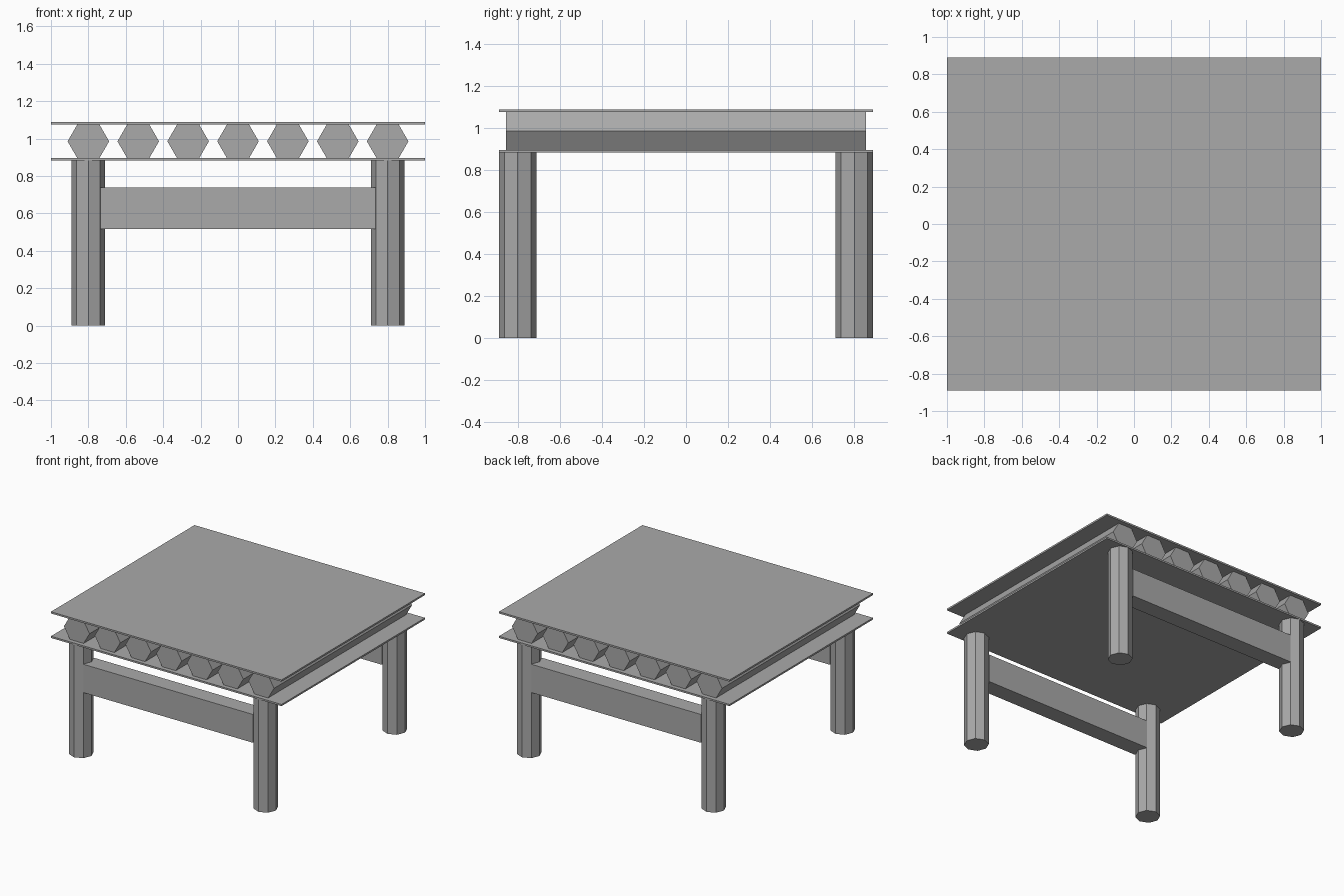
import bpy
import math

cube = bpy.data.objects.get("Cube")
if cube:
    bpy.data.objects.remove(cube, do_unlink=True)

grey = bpy.data.materials.new("plain grey")
grey.use_nodes = True
color = (0.4, 0.4, 0.4, 1)
grey.diffuse_color = color
grey.node_tree.nodes["Principled BSDF"].inputs["Base Color"].default_value = color


def finish(name):
    obj = bpy.context.object
    obj.name = name
    obj.data.materials.append(grey)
    bpy.ops.object.transform_apply(location=False, rotation=True, scale=True)
    return obj


def box(name, size, center):
    bpy.ops.mesh.primitive_cube_add(size=1, location=center)
    bpy.context.object.scale = size
    return finish(name)


def prism(name, sides, radius, length, center, rotation=(0, 0, 0)):
    bpy.ops.mesh.primitive_cylinder_add(vertices=sides, radius=radius, depth=length,
                                        location=center, rotation=rotation)
    return finish(name)


WIDTH, DEPTH, BOARD = 2.0, 1.778, 0.0135
LOWER_Z, UPPER_Z = 0.889, 1.081

# Top sheet
box("top_sheet", (WIDTH, DEPTH, BOARD), (0, 0, UPPER_Z))

# Lower deck of planks laid side by side
PLANKS = 6
plank_width = DEPTH / PLANKS
for i in range(PLANKS):
    y = (i + 0.5) * plank_width - DEPTH / 2
    box(f"deck_plank_{i + 1}", (WIDTH, plank_width, BOARD), (0, y, LOWER_Z))

# Hexagonal beams running front to back, flat sides up
for i in range(7):
    x = (i - 3) * 0.2667
    beam = prism(f"hex_beam_{i + 1}", 6, 0.111, 1.71,
                 (x, 0, (LOWER_Z + UPPER_Z) / 2), (math.pi / 2, math.pi / 2, 0))

# Octagonal legs, and a rail joining each left and right pair
for side_y, row in ((-1, "front"), (1, "back")):
    for side_x, side in ((-1, "right"), (1, "left")):
        prism(f"{row}_{side}_leg", 8, 0.089, LOWER_Z,
              (side_x * 0.8, side_y * 0.8, LOWER_Z / 2))
    box(f"{row}_rail", (1.47, 0.133, 0.222), (0, side_y * 0.8, 0.627))
